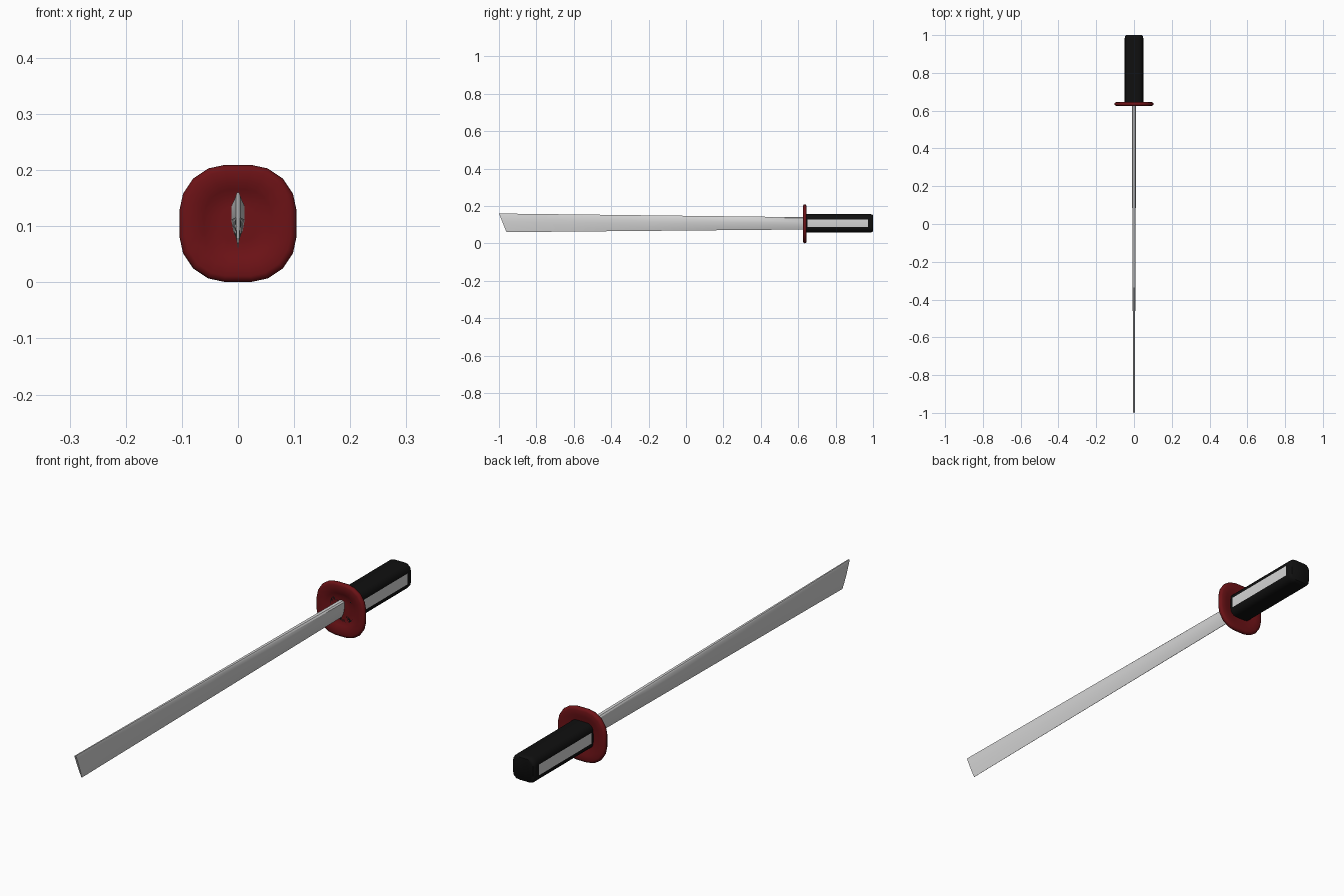
import bpy, bmesh, math

if "Cube" in bpy.data.objects:
    bpy.data.objects.remove(bpy.data.objects["Cube"])

ZC = 0.105  # height of the sword's long axis


def material(name, rgb):
    m = bpy.data.materials.new(name)
    m.diffuse_color = (*rgb, 1)
    m.use_nodes = True
    m.node_tree.nodes["Principled BSDF"].inputs["Base Color"].default_value = m.diffuse_color
    return m


steel = material("pale steel", (0.66, 0.66, 0.66))
red = material("dark red", (0.15, 0.006, 0.008))
black = material("black", (0.005, 0.005, 0.005))


def loft(name, rings, mats, angle=35, pick=None):
    """Skin matching rings of points, cap both ends."""
    bm = bmesh.new()
    vs = [[bm.verts.new(p) for p in r] for r in rings]
    n = len(vs[0])
    for a, b in zip(vs, vs[1:]):
        for i in range(n):
            j = (i + 1) % n
            bm.faces.new((a[i], a[j], b[j], b[i]))
    bm.faces.new(vs[0])
    bm.faces.new(vs[-1])
    bmesh.ops.recalc_face_normals(bm, faces=bm.faces)
    if pick:
        for f in bm.faces:
            f.material_index = pick(f)
    me = bpy.data.meshes.new(name)
    bm.to_mesh(me)
    bm.free()
    for m in mats:
        me.materials.append(m)
    ob = bpy.data.objects.new(name, me)
    bpy.context.collection.objects.link(ob)
    bpy.ops.object.select_all(action='DESELECT')
    bpy.context.view_layer.objects.active = ob
    ob.select_set(True)
    bpy.ops.object.shade_smooth_by_angle(angle=math.radians(angle))
    return ob


def rounded_square(quarter):
    """Turn the points of one corner into a full outline."""
    pts = []
    for k in range(4):
        for x, z in quarter:
            for _ in range(k):
                x, z = -z, x
            pts.append((x, z))
    return pts


def ring(outline, s, y, zs=1.0):
    return [(x * s, y, ZC + z * s * zs) for x, z in outline]


# Guard: rounded square plate with raised rim and dished middle
guard_outline = rounded_square([(0.104, 0.025), (0.098, 0.053), (0.08, 0.08),
                                (0.053, 0.098), (0.025, 0.104)])
guard_steps = [(0.30, 0.636), (0.49, 0.636), (0.58, 0.631), (0.72, 0.627),
               (0.90, 0.625), (0.975, 0.628), (1.0, 0.635), (0.975, 0.642),
               (0.90, 0.645), (0.72, 0.644), (0.58, 0.641), (0.45, 0.639)]
loft("guard", [ring(guard_outline, s, y) for s, y in guard_steps], [red], 50)

# Handle: rounded square grip with a pale strip on each flat side
grip_outline = rounded_square([(0.049, 0.021), (0.047, 0.034), (0.041, 0.041),
                               (0.034, 0.047), (0.021, 0.049)])
grip_steps = [(1, 0.636), (1, 0.65), (1, 0.972), (1, 0.985), (0.97, 0.994), (0.88, 1.0)]


def strip(f):
    c = f.calc_center_median()
    return int(abs(c.x) > 0.048 and abs(c.z - ZC) < 0.01 and 0.66 < c.y < 0.97)


grip = loft("handle", [ring(grip_outline, s, y) for s, y in grip_steps],
            [black, steel], 50, strip)
grip.location.z = 0.003

# Blade: thick spine, sharp lower edge, tapering in thickness to a slanted tip
# cross-section as (half-thickness factor, height fraction)
half = [(0.55, 1.0), (1.0, 0.93), (1.0, 0.55), (0.7, 0.25), (0.06, 0.0)]
section = half + [(-x, t) for x, t in reversed(half)]


def blade_ring(u):
    y = -1 + 1.65 * u
    low, high = 0.06 + 0.015 * u, 0.16 - 0.02 * u
    w = 0.004 + 0.008 * u
    slant = 0.04 * max(0, 1 - 10 * u)
    return [(x * w, y + slant * (1 - t), low + (high - low) * t) for x, t in section]


loft("blade", [blade_ring(u) for u in (0, 0.1, 0.25, 0.5, 0.75, 1)], [steel], 40)
